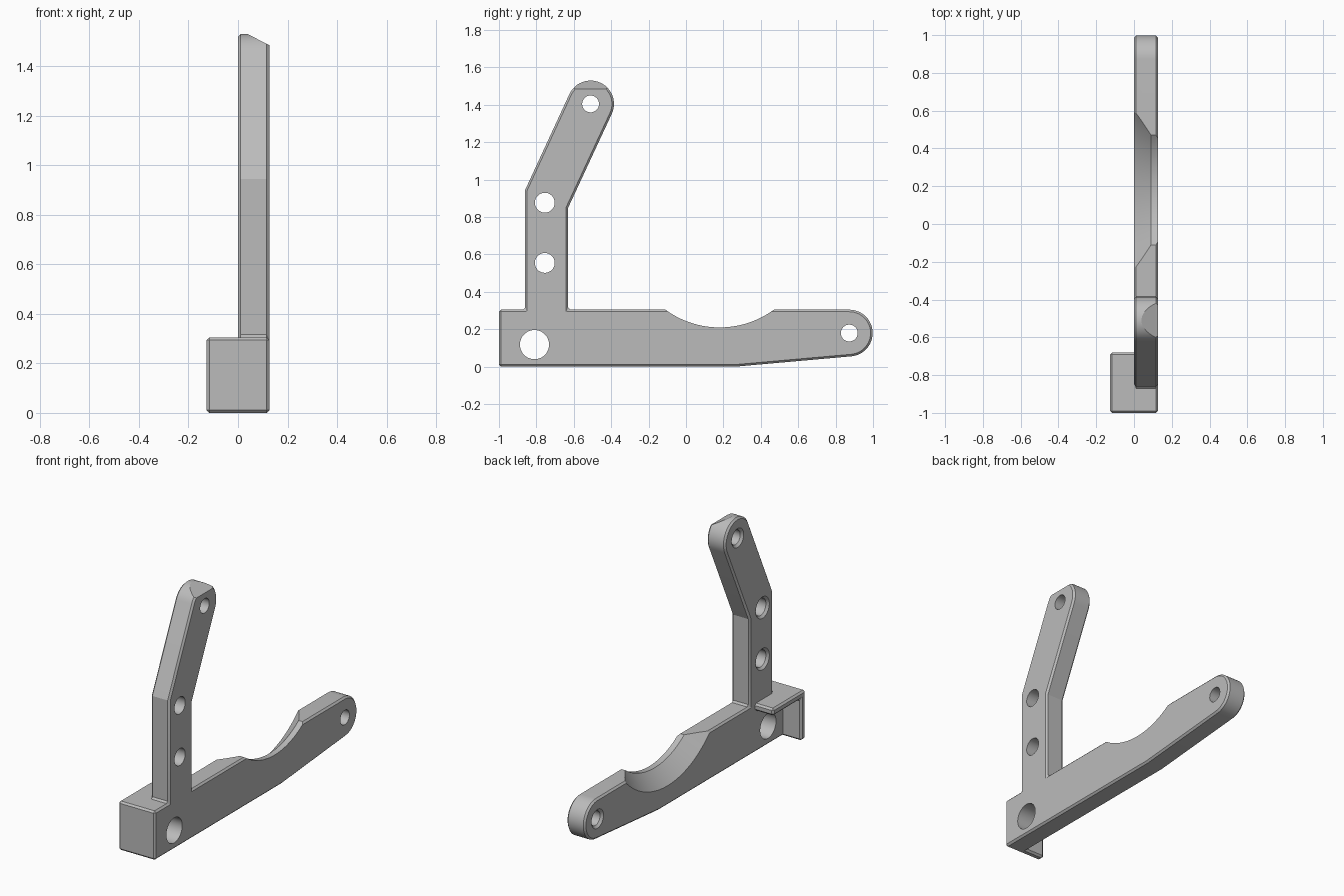
import bpy
import bmesh
from math import radians, sin, cos, tau

cube = bpy.data.objects.get("Cube")
if cube:
    bpy.data.objects.remove(cube, do_unlink=True)

HALF = 0.127      # outer half width
TOP = 0.305       # top of the lower bar
CHAMFER = 0.011
TIP_R = 0.125     # rounded arm ends

grey = bpy.data.materials.new("plain grey")
grey.use_nodes = True
colour = (0.5, 0.5, 0.5, 1)
grey.diffuse_color = colour
grey.node_tree.nodes["Principled BSDF"].inputs["Base Color"].default_value = colour


def make_object(name, bm):
    bmesh.ops.recalc_face_normals(bm, faces=bm.faces)
    mesh = bpy.data.meshes.new(name)
    bm.to_mesh(mesh)
    bm.free()
    mesh.materials.append(grey)
    ob = bpy.data.objects.new(name, mesh)
    bpy.context.collection.objects.link(ob)
    return ob


def loft(name, rings):
    """Closed solid through rings of equal point count."""
    bm = bmesh.new()
    loops = [[bm.verts.new(p) for p in ring] for ring in rings]
    n = len(loops[0])
    for a, b in zip(loops, loops[1:]):
        for i in range(n):
            j = (i + 1) % n
            bm.faces.new((a[i], a[j], b[j], b[i]))
    bm.faces.new(loops[0])
    bm.faces.new(loops[-1])
    return make_object(name, bm)


def plate(name, outline, x0, x1):
    """Extrude a y-z outline along x."""
    return loft(name, [[(x, y, z) for y, z in outline] for x in (x0, x1)])


def lathe(name, y, z, profile, n=64):
    """Turn (x, radius) points about an axis parallel to x."""
    return loft(name, [[(x, y + r * cos(tau * i / n), z + r * sin(tau * i / n))
                        for i in range(n)] for x, r in profile])


def arc(y, z, r, start, end, n=24):
    angles = [radians(start + (end - start) * i / n) for i in range(n + 1)]
    return [(y + r * cos(a), z + r * sin(a)) for a in angles]


def apply(ob, mod):
    bpy.ops.object.select_all(action='DESELECT')
    bpy.context.view_layer.objects.active = ob
    ob.select_set(True)
    bpy.ops.object.modifier_apply(modifier=mod.name)


def chamfer(ob):
    mod = ob.modifiers.new("chamfer", 'BEVEL')
    mod.width = CHAMFER
    mod.segments = 1
    mod.limit_method = 'ANGLE'
    mod.angle_limit = radians(40)
    mod.use_clamp_overlap = False
    apply(ob, mod)


def cut(ob, cutter):
    cutter.hide_render = True
    mod = ob.modifiers.new("cut", 'BOOLEAN')
    mod.operation = 'DIFFERENCE'
    mod.solver = 'EXACT'
    mod.object = cutter
    apply(ob, mod)
    bpy.data.objects.remove(cutter, do_unlink=True)


def smooth(ob):
    bpy.ops.object.select_all(action='DESELECT')
    bpy.context.view_layer.objects.active = ob
    ob.select_set(True)
    bpy.ops.object.shade_smooth_by_angle(angle=radians(20))


# Main plate: lower bar with rounded end and a bent upright arm
bar_tip = (0.873, 0.18)
arm_tip = (-0.51, 1.405)
outline = [(-1, 0), (0.26, 0)]
outline += arc(*bar_tip, TIP_R, -85, 90)
outline += [(-0.63, TOP), (-0.63, 0.85)]
outline += arc(*arm_tip, TIP_R, -25, 155)
outline += [(-0.86, 0.945), (-0.86, TOP), (-1, TOP)]
frame = plate("side_frame", outline, 0, HALF)
chamfer(frame)

# Sloped cut across the arm tip
slope = [(0.02, 1.54), (0.16, 1.468), (0.16, 1.6), (0.02, 1.6)]
cut(frame, loft("tip_cutter", [[(x, y, z) for x, z in slope] for y in (-0.8, -0.2)]))

# Scoop in the bar, flaring out towards the inner side
cut(frame, lathe("scoop_cutter", 0.18, 0.7,
                 [(-0.02, 0.597), (0.09, 0.49), (0.2, 0.49)], 128))

# Pivot hole
cut(frame, lathe("pivot_cutter", -0.81, 0.118, [(-0.05, 0.078), (0.2, 0.078)]))

# Bolt holes, countersunk on the inner side
for y, z, r in [(-0.755, 0.555, 0.053), (-0.755, 0.877, 0.053),
                (*arm_tip, 0.045), (*bar_tip, 0.045)]:
    cut(frame, lathe("bolt_cutter", y, z,
                     [(-0.01, r + 0.024), (0.014, r), (0.2, r)], 48))
smooth(frame)

# Corner bracket: front wall and top shelf
WALL = 0.045
corner = [(-1, 0), (-1 + WALL, 0), (-1 + WALL, TOP - WALL),
          (-0.68, TOP - WALL), (-0.68, TOP), (-1, TOP)]
bracket = plate("corner_bracket", corner, -HALF, HALF - 0.002)
chamfer(bracket)
smooth(bracket)
